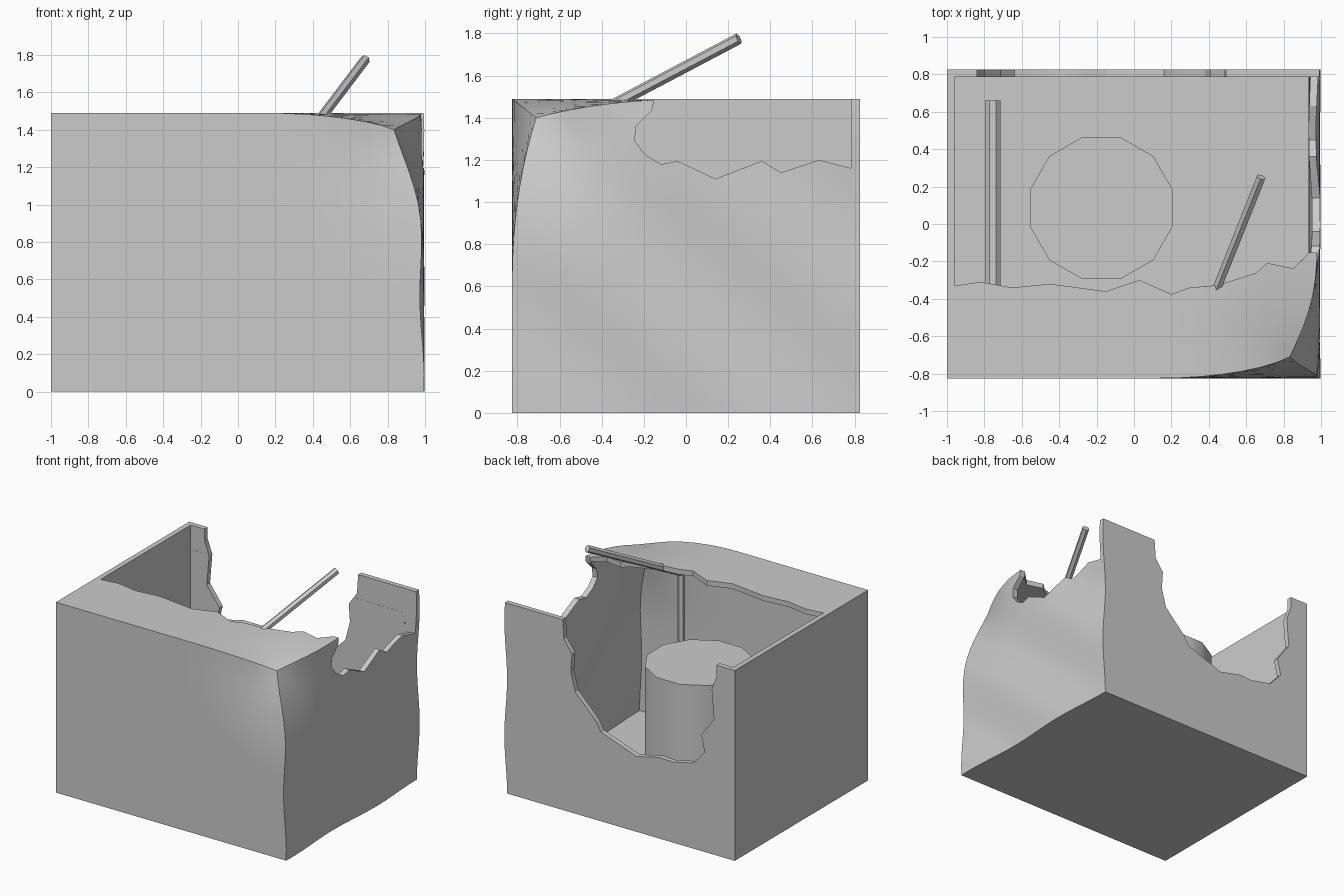
import bpy, bmesh, math
from mathutils import Vector, Matrix

if "Cube" in bpy.data.objects:
    bpy.data.objects.remove(bpy.data.objects["Cube"])


def new_object(name, bm):
    bmesh.ops.recalc_face_normals(bm, faces=bm.faces)
    mesh = bpy.data.meshes.new(name)
    bm.to_mesh(mesh)
    bm.free()
    ob = bpy.data.objects.new(name, mesh)
    bpy.context.collection.objects.link(ob)
    return ob


def grid_box(name, lo, hi, cuts=15):
    bm = bmesh.new()
    lo, hi = Vector(lo), Vector(hi)
    bmesh.ops.create_cube(bm, size=1)
    bmesh.ops.subdivide_edges(bm, edges=bm.edges[:], cuts=cuts, use_grid_fill=True)
    for v in bm.verts:
        v.co = Vector([(a + b) / 2 + c * (b - a) for a, b, c in zip(lo, hi, v.co)])
    return new_object(name, bm)


def prism(name, pts, axis, lo, hi):
    """Extrude a 2D outline along the given axis from lo to hi."""
    bm = bmesh.new()
    verts = []
    for p in pts:
        c = list(p)
        c.insert(axis, lo)
        verts.append(bm.verts.new(c))
    face = bm.faces.new(verts)
    ext = bmesh.ops.extrude_face_region(bm, geom=[face])
    step = Vector((0, 0, 0))
    step[axis] = hi - lo
    bmesh.ops.translate(bm, vec=step,
                        verts=[g for g in ext["geom"] if isinstance(g, bmesh.types.BMVert)])
    return new_object(name, bm)


def cut(target, cutter):
    mod = target.modifiers.new("cut", "BOOLEAN")
    mod.operation = "DIFFERENCE"
    mod.solver = "EXACT"
    mod.object = cutter
    bpy.context.view_layer.objects.active = target
    bpy.ops.object.modifier_apply(modifier=mod.name)
    bpy.data.objects.remove(cutter)


def rod(name, a, b, radius, sides, turn=0):
    a, b = Vector(a), Vector(b)
    bm = bmesh.new()
    rot = (b - a).to_track_quat("Z", "Y").to_matrix().to_4x4()
    bmesh.ops.create_cone(bm, cap_ends=True, segments=sides, radius1=radius, radius2=radius,
                          depth=(b - a).length,
                          matrix=Matrix.Translation((a + b) / 2) @ rot @ Matrix.Rotation(turn, 4, "Z"))
    return new_object(name, bm)


def smooth(ob, angle=30):
    bpy.ops.object.select_all(action="DESELECT")
    ob.select_set(True)
    bpy.context.view_layer.objects.active = ob
    bpy.ops.object.shade_smooth_by_angle(angle=math.radians(angle))


# Hollow box
box = grid_box("broken_box", (-1, -0.825, 0), (1, 0.825, 1.49))
cut(box, grid_box("cavity", (-0.96, -0.785, 0.04), (0.955, 0.785, 1.45)))

# Torn opening in the lid
lid = [(-0.96, -0.33), (-0.82, -0.31), (-0.65, -0.34), (-0.45, -0.32), (-0.15, -0.36),
       (0.03, -0.30), (0.2, -0.375), (0.3, -0.34), (0.45, -0.33), (0.66, -0.27),
       (0.72, -0.215), (0.87, -0.25), (0.956, -0.16), (0.956, 0.786), (-0.96, 0.786)]
cut(box, prism("lid_hole", lid, 2, 1.3, 1.6))

# Torn notch in the right wall
side = [(-0.16, 1.6), (-0.16, 1.48), (-0.17, 1.44), (-0.25, 1.37), (-0.255, 1.3),
        (-0.2, 1.23), (-0.12, 1.18), (-0.04, 1.195), (0.14, 1.11), (0.36, 1.195),
        (0.45, 1.14), (0.63, 1.2), (0.786, 1.16), (0.786, 1.6)]
cut(box, prism("side_hole", side, 0, 0.9, 1.1))

# Torn hole in the back wall
back = [(0.5, 1.6), (0.49, 1.48), (0.48, 1.34), (0.41, 1.24), (0.42, 1.10), (0.38, 0.95),
        (0.2, 0.77), (0.16, 0.70), (-0.15, 0.59), (-0.345, 0.635), (-0.46, 0.63),
        (-0.64, 0.67), (-0.74, 0.78), (-0.71, 0.91), (-0.82, 1.06), (-0.80, 1.29),
        (-0.84, 1.40), (-0.84, 1.6)]
cut(box, prism("back_hole", back, 1, 0.7, 0.9))

# Crushed corner and slightly wavy right wall
corner = Vector((1, -0.825, 1.49))
for v in box.data.vertices:
    x, y, z = v.co
    w = max(0, (x - 0.8) / 0.2)
    wave = w * (0.016 + 0.012 * math.sin(6 * y + 7 * z + 2.9))
    f = max(0, 1 - (v.co - corner).length / 0.88) ** 2
    v.co += Vector((-0.14, 0.115, -0.09)) * f + Vector((-wave, 0, 0))
smooth(box)

# Twelve-sided drum standing inside
drum = rod("inner_drum", (-0.175, 0.085, 0.04), (-0.175, 0.085, 1.05), 0.393, 12, math.radians(15))
smooth(drum, 40)

# Bent stick: upright part and leaning part
bend = (0.385, -0.49, 1.385)
rod("stick_upright", (0.385, -0.49, 0.04), bend, 0.027, 6)
rod("stick_leaning", bend, (0.68, 0.25, 1.775), 0.027, 6)

# Bar lying on the floor
rod("floor_bar", (-0.755, -0.66, 0.083), (-0.755, 0.66, 0.083), 0.046, 8, math.radians(22.5))
